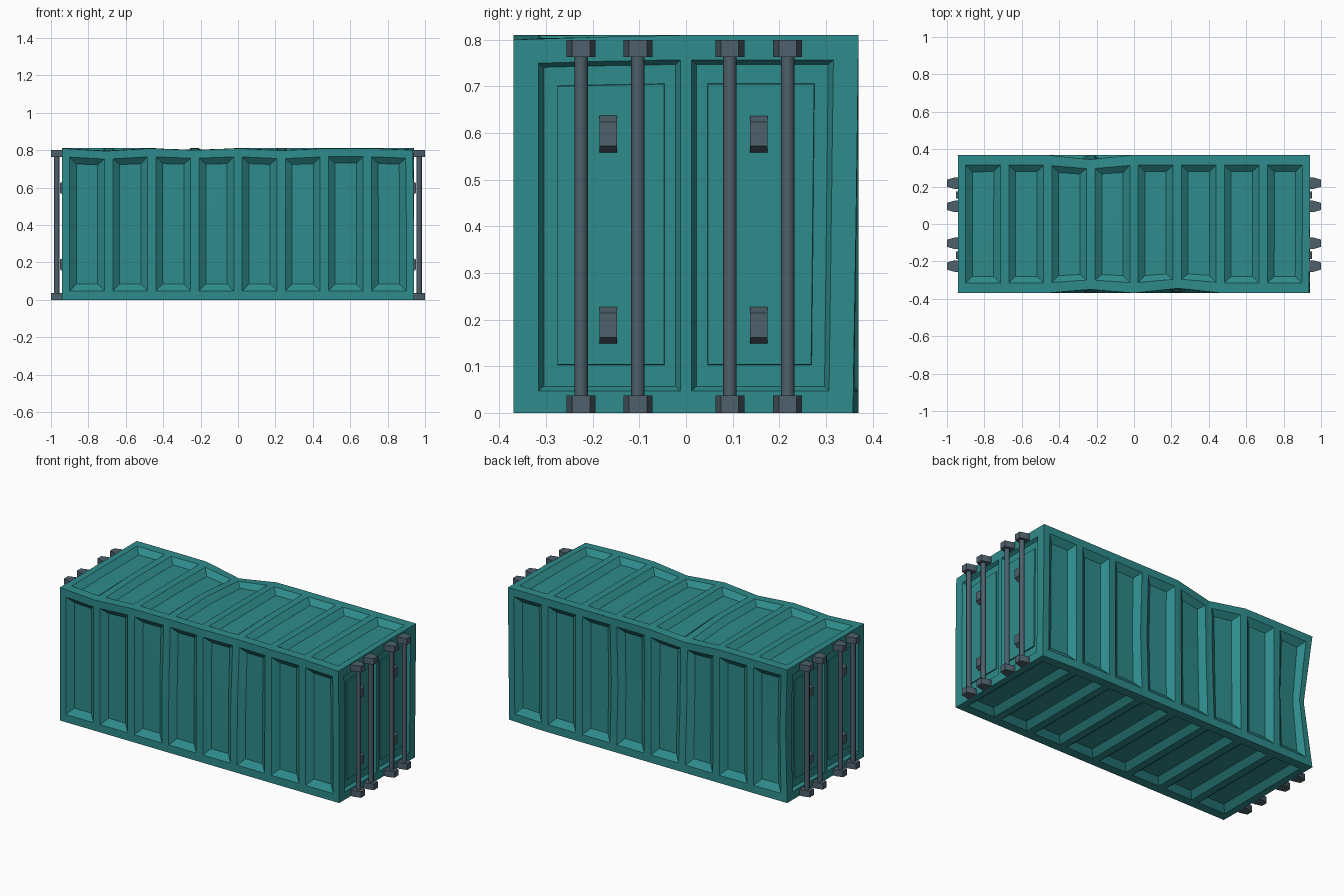
import bpy, bmesh, math
from mathutils import Vector

if "Cube" in bpy.data.objects:
    bpy.data.objects.remove(bpy.data.objects["Cube"])

L, W, H = 0.94, 0.37, 0.81


def material(name, rgb):
    m = bpy.data.materials.new(name)
    m.diffuse_color = (*rgb, 1)
    m.use_nodes = True
    m.node_tree.nodes["Principled BSDF"].inputs["Base Color"].default_value = m.diffuse_color
    return m


TEAL = material("teal_paint", (0.028, 0.26, 0.26))
STEEL = material("slate_steel", (0.075, 0.115, 0.145))


def finish(bm, name, mat, angle=25):
    bmesh.ops.remove_doubles(bm, verts=bm.verts, dist=1e-5)
    bmesh.ops.recalc_face_normals(bm, faces=bm.faces)
    me = bpy.data.meshes.new(name)
    bm.to_mesh(me)
    bm.free()
    ob = bpy.data.objects.new(name, me)
    bpy.context.collection.objects.link(ob)
    me.materials.append(mat)
    bpy.ops.object.select_all(action='DESELECT')
    ob.select_set(True)
    bpy.context.view_layer.objects.active = ob
    bpy.ops.object.shade_smooth_by_angle(angle=math.radians(angle))
    return ob


def recess(bm, place, rings):
    """Nested rectangles (u0, u1, v0, v1, depth) joined by quads and capped."""
    loops = []
    for u0, u1, v0, v1, d in rings:
        loops.append([bm.verts.new(place(u, v, d))
                      for u, v in ((u0, v0), (u1, v0), (u1, v1), (u0, v1))])
    for a, b in zip(loops, loops[1:]):
        for i in range(4):
            j = (i + 1) % 4
            bm.faces.new((a[i], a[j], b[j], b[i]))
    bm.faces.new(loops[-1])


# container body: eight recessed panels on each long face
bm = bmesh.new()
DEPTH = 0.03
for k in range(8):
    a = -L + 0.235 * k
    o = -0.90 + 0.2306 * k
    for s in (-1, 1):
        recess(bm, lambda u, v, d: (u, s * (W - d), v),
               [(a, a + 0.235, 0, H, 0),
                (o, o + 0.186, 0.047, 0.765, 0),
                (o + 0.036, o + 0.150, 0.084, 0.73, DEPTH)])
        recess(bm, lambda u, v, d: (u, v, H - d if s > 0 else d),
               [(a, a + 0.235, -W, W, 0),
                (o, o + 0.186, -0.315, 0.315, 0),
                (o + 0.036, o + 0.150, -0.28, 0.28, DEPTH)])

# two framed door leaves on each end
for sx in (-1, 1):
    for sy in (-1, 1):
        recess(bm, lambda u, v, d: (sx * (L - d), sy * u, v),
               [(0, W, 0, H, 0),
                (0.012, 0.316, 0.047, 0.757, 0),
                (0.022, 0.305, 0.057, 0.747, 0.018),
                (0.046, 0.276, 0.103, 0.706, 0.018),
                (0.047, 0.275, 0.104, 0.705, 0.012)])

bmesh.ops.remove_doubles(bm, verts=bm.verts, dist=1e-5)
bmesh.ops.recalc_face_normals(bm, faces=bm.faces)
bmesh.ops.subdivide_edges(bm, edges=bm.edges[:], cuts=1, use_grid_fill=True)

# dents: centre, reach, push
DENTS = [((-0.235, W, H), (0.24, 0.30, 0.45), (0, -0.025, -0.03)),
         ((-0.235, -W, H), (0.24, 0.30, 0.45), (0, 0.02, -0.01)),
         ((0.235, -W, H), (0.24, 0.30, 0.45), (0, 0.026, -0.012)),
         ((-0.705, -W, H), (0.24, 0.30, 0.45), (0, 0, -0.015)),
         ((-L, W, 0.405), (0.24, 0.30, 0.40), (0.033, -0.033, 0)),
         ((L, W, 0), (0.24, 0.30, 0.75), (0, -0.012, 0)),
         ((L, -W, H), (0.24, 0.30, 0.40), (-0.005, 0, -0.01)),
         ((0.235, W, 0.405), (0.24, 0.15, 0.40), (0, -0.015, 0)),
         ((-0.235, W, 0.405), (0.24, 0.15, 0.40), (0, -0.015, 0))]
for v in bm.verts:
    move = Vector()
    for c, r, p in DENTS:
        w = 1
        for i in range(3):
            w *= max(0, 1 - abs(v.co[i] - c[i]) / r[i])
        move += Vector(p) * w
    v.co += move
finish(bm, "container_body", TEAL)


def wedge(bm, base, top):
    """Tapered block along x: each end is (x, y, half_width, z0, z1)."""
    rows = []
    for x, y, h, z0, z1 in (base, top):
        rows.append([bm.verts.new(c) for c in
                     ((x, y - h, z0), (x, y + h, z0), (x, y + h, z1), (x, y - h, z1))])
    a, b = rows
    bm.faces.new(a)
    bm.faces.new(b)
    for i in range(4):
        j = (i + 1) % 4
        bm.faces.new((a[i], a[j], b[j], b[i]))


def mirror_end(ob):
    m = ob.modifiers.new("other_end", 'MIRROR')
    m.use_axis = (True, False, False)


# locking rods
ROD_Y = (-0.225, -0.103, 0.094, 0.218)
bm = bmesh.new()
for y in ROD_Y:
    res = bmesh.ops.create_cone(bm, cap_ends=True, segments=8, radius1=0.0145,
                                radius2=0.0145, depth=0.76)
    bmesh.ops.translate(bm, verts=res["verts"], vec=(0.969, y, 0.40))
mirror_end(finish(bm, "locking_rods", STEEL, 50))

# tapered rod brackets, top and bottom
bm = bmesh.new()
for y in ROD_Y:
    for z0, z1 in ((0.0, 0.037), (0.763, 0.80)):
        wedge(bm, (0.936, y, 0.031, z0, z1), (0.958, y, 0.031, z0, z1))
        wedge(bm, (0.958, y, 0.031, z0, z1), (1.0, y, 0.019, z0, z1))
mirror_end(finish(bm, "rod_brackets", STEEL))

# latch plates with sloped ends
bm = bmesh.new()
for y in (-0.167, 0.156):
    for z in (0.145, 0.555):
        wedge(bm, (0.922, y, 0.019, z, z + 0.085),
              (0.953, y, 0.019, z + 0.017, z + 0.069))
mirror_end(finish(bm, "door_latches", STEEL))
